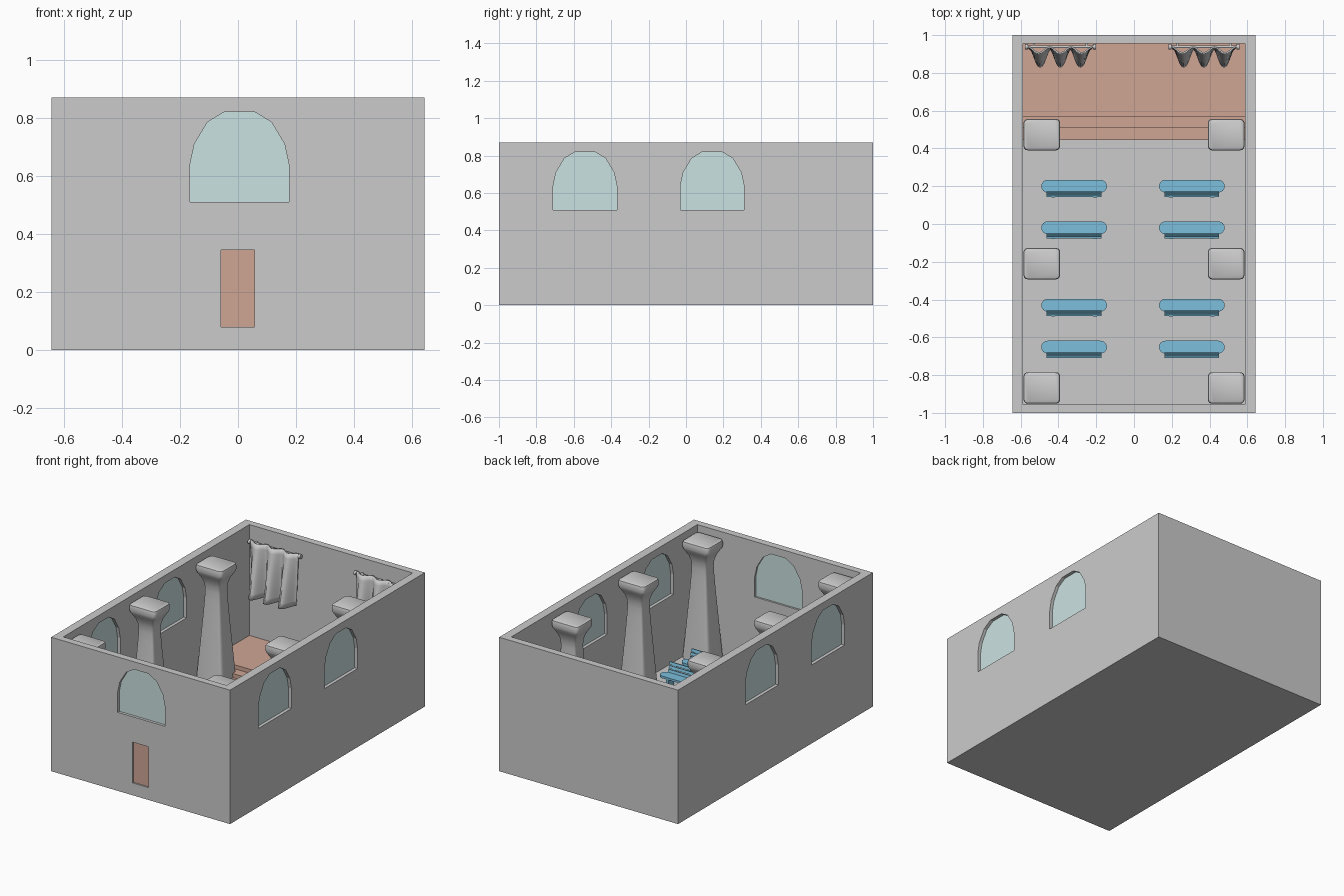
import bpy, bmesh, math
from mathutils import Matrix, Vector

if "Cube" in bpy.data.objects:
    bpy.data.objects.remove(bpy.data.objects["Cube"])


def mat(name, rgb):
    m = bpy.data.materials.new(name)
    m.diffuse_color = (*rgb, 1)
    m.use_nodes = True
    m.node_tree.nodes["Principled BSDF"].inputs["Base Color"].default_value = m.diffuse_color
    return m


CLAY = mat("clay", (0.62, 0.38, 0.3))
BLUE = mat("blue", (0.2, 0.52, 0.72))
GLASS = mat("glass", (0.6, 0.76, 0.76))
FLOOR = 0.07


def finish(bm, name, material=None, smooth=False):
    bmesh.ops.recalc_face_normals(bm, faces=bm.faces)
    me = bpy.data.meshes.new(name)
    bm.to_mesh(me)
    bm.free()
    ob = bpy.data.objects.new(name, me)
    bpy.context.collection.objects.link(ob)
    if material:
        me.materials.append(material)
    bpy.ops.object.select_all(action='DESELECT')
    ob.select_set(True)
    bpy.context.view_layer.objects.active = ob
    if smooth:
        bpy.ops.object.shade_smooth_by_angle(angle=math.radians(40))
    return ob


def add_box(bm, x0, x1, y0, y1, z0, z1, rot=None):
    c = Vector(((x0 + x1) / 2, (y0 + y1) / 2, (z0 + z1) / 2))
    m = Matrix.Translation(c) @ (rot or Matrix()) @ Matrix.Diagonal((x1 - x0, y1 - y0, z1 - z0, 1))
    bmesh.ops.create_cube(bm, size=1, matrix=m)


def box(name, *dims, material=None):
    bm = bmesh.new()
    add_box(bm, *dims)
    return finish(bm, name, material)


def loft(bm, rings, caps=True):
    rows = [[bm.verts.new(p) for p in r] for r in rings]
    n = len(rows[0])
    for a, b in zip(rows, rows[1:]):
        for i in range(n):
            bm.faces.new((a[i], a[(i + 1) % n], b[(i + 1) % n], b[i]))
    if caps:
        bm.faces.new(rows[0])
        bm.faces.new(rows[-1])


# Arched window outline (across, height)
ARCH = [(-.17, .51), (.17, .51), (.17, .64), (.155, .71), (.11, .785), (.052, .82),
        (-.052, .82), (-.11, .785), (-.155, .71), (-.17, .64)]


def arch_prism(bm, place, d0, d1):
    loft(bm, [[place(u, d, z) for u, z in ARCH] for d in (d0, d1)])


# Window placements: depth is measured outward from the room centre
def front(u, d, z):
    return (u + .005, -d - .36, z)


def side(s, y):
    return lambda u, d, z: (s * d, y + u, z)


PLACES = [front] + [side(s, y) for s in (-1, 1) for y in (-.54, .14)]

# Room shell with window and door openings
room = box("room_walls", -.643, .643, -1, 1, 0, .87)
cutters = [box("room_cutter", -.587, .587, -.955, .955, FLOOR, 1)]
bm = bmesh.new()
for p in PLACES:
    arch_prism(bm, p, .56, .70)
add_box(bm, -.058, .056, -1.1, -.9, .08, .345)
cutters.append(finish(bm, "opening_cutter"))
for c in cutters:
    md = room.modifiers.new("cut", 'BOOLEAN')
    md.operation, md.solver, md.object = 'DIFFERENCE', 'EXACT', c
    bpy.context.view_layer.objects.active = room
    bpy.ops.object.modifier_apply(modifier=md.name)
for c in cutters:
    bpy.data.objects.remove(c)

# Glass panes and door
bm = bmesh.new()
for p in PLACES:
    arch_prism(bm, p, .607, .622)
finish(bm, "window_panes", GLASS)
box("door", -.058, .056, -.99, -.965, .08, .345, material=CLAY)

# Aisle runner and stepped stage
box("aisle_runner", -.055, .055, -.955, .445, FLOOR - .01, FLOOR + .004)
bm = bmesh.new()
prof = [(.445, FLOOR - .005), (.445, .097), (.51, .097), (.51, .124), (.57, .124), (.57, .15),
        (.957, .15), (.957, FLOOR - .005)]
loft(bm, [[(x, y, z) for y, z in prof] for x in (-.588, .588)])
finish(bm, "stage", CLAY)


# Flared columns with rounded square section
def rounded_square(cx, cy, z, k, w=.097, d=.083, r=.022):
    pts = []
    for q, (sx, sy) in enumerate([(1, 1), (-1, 1), (-1, -1), (1, -1)]):
        for i in range(4):
            a = math.radians(90 * q + 30 * i)
            pts.append((cx + k * (sx * (w - r) + r * math.cos(a)),
                        cy + k * (sy * (d - r) + r * math.sin(a)), z))
    return pts


COLUMN = [(FLOOR - .01, 1), (.2, .89), (.35, .77), (.5, .65), (.6, .58), (.66, .55), (.70, .58),
          (.735, .7), (.76, .85), (.778, .96), (.79, 1), (.815, 1), (.826, .97), (.83, .9)]
for s, label in ((-1, "left"), (1, "right")):
    for i, y in enumerate((-.868, -.21, .473)):
        bm = bmesh.new()
        loft(bm, [rounded_square(s * .488, y, z, k) for z, k in COLUMN])
        finish(bm, f"column_{label}_{i + 1}", smooth=True)


# Pews: round-ended seat, leaning slatted back, legs
def pew(cx, cy, name):
    bm = bmesh.new()
    seat = []
    for sx, a0 in ((1, -90), (-1, 90)):
        for i in range(9):
            a = math.radians(a0 + 22.5 * i)
            seat.append((cx + sx * .14 + .034 * math.cos(a), cy + .034 * math.sin(a)))
    loft(bm, [[(x, y, z) for x, y in seat] for z in (.122, .136)])
    tilt = Matrix.Rotation(math.radians(14), 4, 'X')
    for k in range(3):
        y, z = cy - .036 - .007 * k, .145 + .022 * k
        add_box(bm, cx - .145, cx + .145, y - .005, y + .005, z - .009, z + .009, tilt)
    for sx in (-1, 1):
        x = cx + sx * .11
        add_box(bm, x - .01, x + .01, cy - .049, cy - .041, .115, .195, tilt)
        add_box(bm, x - .01, x + .01, cy - .028, cy + .028, FLOOR - .005, .123)
    finish(bm, name, BLUE)


for i, y in enumerate((.2, -.02, -.43, -.652)):
    pew(-.317, y, f"pew_left_{i + 1}")
    pew(.306, y, f"pew_right_{i + 1}")

# Curtains: three folds deepening downwards, hung from a rod with end knobs
for cx, label in ((-.39, "left"), (.37, "right")):
    bm = bmesh.new()
    N, M = 48, 10
    grid = []
    for j in range(M + 1):
        t = j / M
        row = []
        for i in range(N + 1):
            u = i / N
            fold = .5 - .5 * math.cos(2 * math.pi * 3 * u)
            y = .94 - .01 * t - fold * (.03 + .065 * t)
            row.append(bm.verts.new((cx + (u - .5) * (.34 - .02 * t), y, .785 - .335 * t)))
        grid.append(row)
    for j in range(M):
        for i in range(N):
            bm.faces.new((grid[j][i], grid[j][i + 1], grid[j + 1][i + 1], grid[j + 1][i]))
    cur = finish(bm, f"curtain_{label}", smooth=True)
    cur.modifiers.new("thickness", 'SOLIDIFY').thickness = .008
    bm = bmesh.new()
    for x, length, r in ((cx, .37, .007), (cx - .18, .016, .014), (cx + .18, .016, .014)):
        bmesh.ops.create_cone(bm, cap_ends=True, segments=12, radius1=r, radius2=r, depth=length,
                              matrix=Matrix.Translation((x, .938, .77)) @ Matrix.Rotation(math.pi / 2, 4, 'Y'))
    for x in (cx - .14, cx + .14):
        add_box(bm, x - .006, x + .006, .935, .958, .764, .776)
    finish(bm, f"curtain_rod_{label}", smooth=True)
